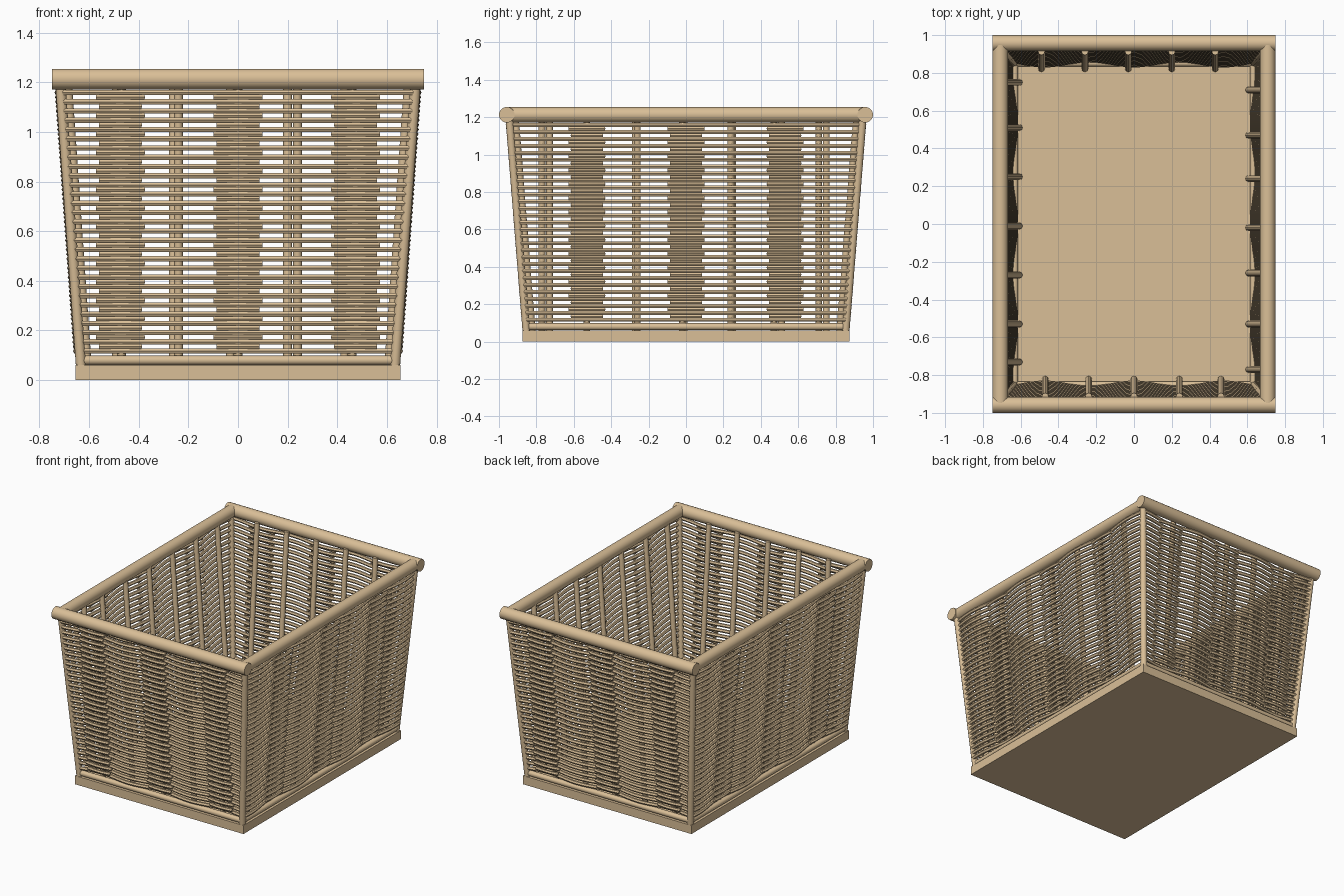
import bpy
from math import cos, pi

if "Cube" in bpy.data.objects:
    bpy.data.objects.remove(bpy.data.objects["Cube"])

wicker = bpy.data.materials.new("wicker")
wicker.diffuse_color = (0.70, 0.52, 0.31, 1)
wicker.use_nodes = True
wicker.node_tree.nodes["Principled BSDF"].inputs["Base Color"].default_value = wicker.diffuse_color


def rods(name, paths, radius, res=4):
    """One object of round rods, each following a list of points, as a mesh."""
    cu = bpy.data.curves.new(name, 'CURVE')
    cu.dimensions = '3D'
    cu.bevel_depth = radius
    cu.bevel_resolution = res
    cu.use_fill_caps = True
    for pts in paths:
        sp = cu.splines.new('POLY')
        sp.points.add(len(pts) - 1)
        for p, co in zip(sp.points, pts):
            p.co = (*co, 1)
    ob = bpy.data.objects.new(name, cu)
    bpy.context.collection.objects.link(ob)
    bpy.ops.object.select_all(action='DESELECT')
    ob.select_set(True)
    bpy.context.view_layer.objects.active = ob
    bpy.ops.object.convert(target='MESH')
    ob = bpy.context.object
    ob.name = name
    ob.data.materials.clear()
    ob.data.materials.append(wicker)
    bpy.ops.object.shade_smooth_by_angle(angle=0.9)
    return ob


Z0, Z1 = 0.06, 1.18
SIGNS = (-1, 1)


def lean(z):
    return (z - Z0) / (Z1 - Z0)


# base board
bpy.ops.mesh.primitive_cube_add(size=1, location=(0, 0, 0.03))
base = bpy.context.object
base.name = "base_board"
base.scale = (1.31, 1.75, 0.06)
base.data.materials.append(wicker)

# top rim
RIM = 0.042
rods("rim_front_back", [[(-0.75, s * 0.958, 1.213), (0.75, s * 0.958, 1.213)] for s in SIGNS], RIM, 7)
rods("rim_sides", [[(s * 0.708, -0.95, 1.213), (s * 0.708, 0.95, 1.213)] for s in SIGNS], RIM - 0.001, 7)

# leaning corner posts
rods("corner_posts", [[(a * 0.632, b * 0.853, 0.05), (a * 0.716, b * 0.945, 1.2)]
                      for a in SIGNS for b in SIGNS], 0.021)

# bottom rails
rods("bottom_rails",
     [[(-0.62, s * 0.852, 0.08), (0.62, s * 0.852, 0.08)] for s in SIGNS] +
     [[(s * 0.632, -0.84, 0.08), (s * 0.632, 0.84, 0.08)] for s in SIGNS], 0.019)


def wall(name, place, stakes, half, mid, grow_len, grow_out, pitch, n_seg):
    """place(u, d, z): u runs along the wall, d is the distance outwards."""
    # upright stakes on the inner side
    inner = mid - 0.028
    rods(name + "_stakes", [[place(u, inner, 0.05), place(u, inner + grow_out, 1.2)]
                            for u in stakes], 0.018, 2)

    def wave(u, z, sign):
        d = mid + grow_out * lean(z) + sign * 0.014 * cos(pi * u / pitch)
        return place(u, d, z)

    # long woven strands, and shorter ones filling in over every second stake
    step = 0.0372
    long_rows, short_rows = [], []
    for i in range(29):
        z = 0.117 + i * step
        h = half + grow_len * lean(z)
        long_rows.append([wave(-h + 2 * h * k / n_seg, z, -1) for k in range(n_seg + 1)])
        zs = z + step / 2
        if zs < 1.175:
            for c in (-2 * pitch, 0, 2 * pitch):
                w = 0.085 + 0.012 * (i % 2)
                short_rows.append([wave(c - w + 2 * w * k / 6, zs, 1) for k in range(7)])
    rods(name + "_strands", long_rows, 0.0122, 1)
    rods(name + "_overlap_strands", short_rows, 0.0115, 1)


# four woven walls
wall("front", lambda u, d, z: (u, -d, z), (-0.47, -0.24, 0, 0.24, 0.46),
     0.63, 0.85, 0.08, 0.09, 0.237, 32)
wall("back", lambda u, d, z: (u, d, z), (-0.49, -0.26, -0.03, 0.20, 0.43),
     0.63, 0.85, 0.08, 0.09, 0.237, 32)
wall("left", lambda u, d, z: (-d, u, z), (-0.73, -0.53, -0.27, -0.01, 0.25, 0.51, 0.75),
     0.85, 0.635, 0.09, 0.08, 0.265, 40)
wall("right", lambda u, d, z: (d, u, z), (-0.77, -0.53, -0.26, -0.02, 0.24, 0.47, 0.71),
     0.85, 0.635, 0.09, 0.08, 0.265, 40)
